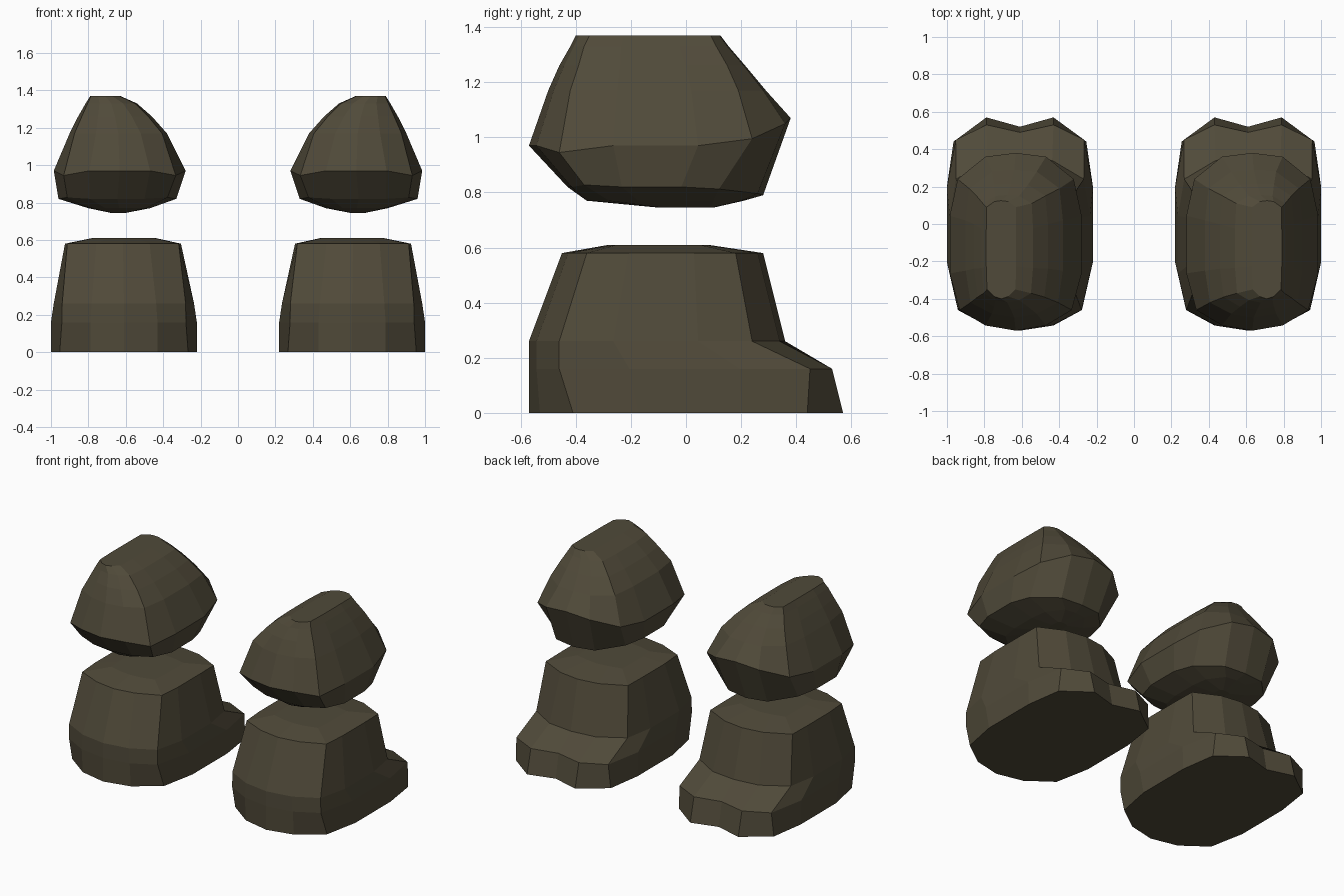
import bpy
import bmesh

cube = bpy.data.objects.get("Cube")
if cube:
    bpy.data.objects.remove(cube)

# Single dark olive-brown colour
olive = bpy.data.materials.new("dark_olive_brown")
olive.use_nodes = True
olive.diffuse_color = (0.08, 0.068, 0.041, 1)
shader = olive.node_tree.nodes["Principled BSDF"]
shader.inputs["Base Color"].default_value = olive.diffuse_color
shader.inputs["Roughness"].default_value = 0.9


def ring(z, inner, outer, front, front_corner, back_corner, back_mid, back,
         corner=0.88, rise=0.0):
    """Closed 14-point outline; rise lifts the middle of the back edge."""
    centre, half = (inner + outer) / 2, (outer - inner) / 2
    span = back_corner - front_corner
    front_mid = front * 0.75 + front_corner * 0.25
    side = [
        (0.46, front_mid, 0),
        (corner, front_corner, -rise / 4),
        (1, front_corner + span * 0.28, 0),
        (1, front_corner + span * 0.72, 0),
        (corner + 0.03, back_corner, rise / 4),
        (0.46, back_mid, rise * 0.8),
    ]
    right = [(centre + half * u, y, z + dz) for u, y, dz in side]
    left = [(centre - half * u, y, z + dz) for u, y, dz in reversed(side)]
    return [(centre, front, z)] + right + [(centre, back, z + rise)] + left


def loft(name, rings, sign):
    """Skin the outlines from bottom to top and close both ends."""
    bm = bmesh.new()
    loops = [[bm.verts.new((sign * x, y, z)) for x, y, z in r] for r in rings]
    for low, high in zip(loops, loops[1:]):
        count = len(low)
        for i in range(count):
            j = (i + 1) % count
            bm.faces.new((low[i], low[j], high[j], high[i]))
    bm.faces.new(loops[0][::-1])
    bm.faces.new(loops[-1])
    bmesh.ops.recalc_face_normals(bm, faces=bm.faces)
    mesh = bpy.data.meshes.new(name)
    bm.to_mesh(mesh)
    bm.free()
    mesh.materials.append(olive)
    bpy.context.collection.objects.link(bpy.data.objects.new(name, mesh))


# Foot: upright block with a two-lobed ledge at the back
foot = [
    ring(0, 0.22, 1, -0.57, -0.41, 0.44, 0.57, 0.52, 0.88),
    ring(0.16, 0.22, 1, -0.57, -0.46, 0.45, 0.53, 0.49, 0.85),
    ring(0.26, 0.235, 0.985, -0.57, -0.46, 0.24, 0.34, 0.36, 0.88),
    ring(0.58, 0.305, 0.925, -0.45, -0.36, 0.18, 0.26, 0.28, 0.96),
    ring(0.61, 0.44, 0.78, -0.28, -0.25, 0.05, 0.07, 0.08, 0.96),
]

# Knee: faceted lump with a lip, leaning outward to a flat crown
knee = [
    ring(0.745, 0.6, 0.68, -0.1, -0.09, 0.09, 0.1, 0.1),
    ring(0.77, 0.47, 0.8, -0.36, -0.28, 0.1, 0.2, 0.21),
    ring(0.82, 0.33, 0.96, -0.43, -0.37, 0.12, 0.26, 0.28, 0.85, -0.03),
    ring(0.97, 0.28, 0.985, -0.57, -0.46, 0.24, 0.36, 0.38, 0.85, 0.1),
    ring(1.17, 0.38, 0.9, -0.5, -0.42, 0.19, 0.28, 0.29, 0.9),
    ring(1.26, 0.46, 0.855, -0.46, -0.39, 0.15, 0.21, 0.215, 0.9),
    ring(1.33, 0.54, 0.815, -0.42, -0.37, 0.11, 0.15, 0.155, 0.92),
    ring(1.37, 0.63, 0.79, -0.4, -0.35, 0.09, 0.12, 0.125, 0.95),
]

for side_name, sign in (("left", 1), ("right", -1)):
    loft(side_name + "_foot", foot, sign)
    loft(side_name + "_knee", knee, sign)
